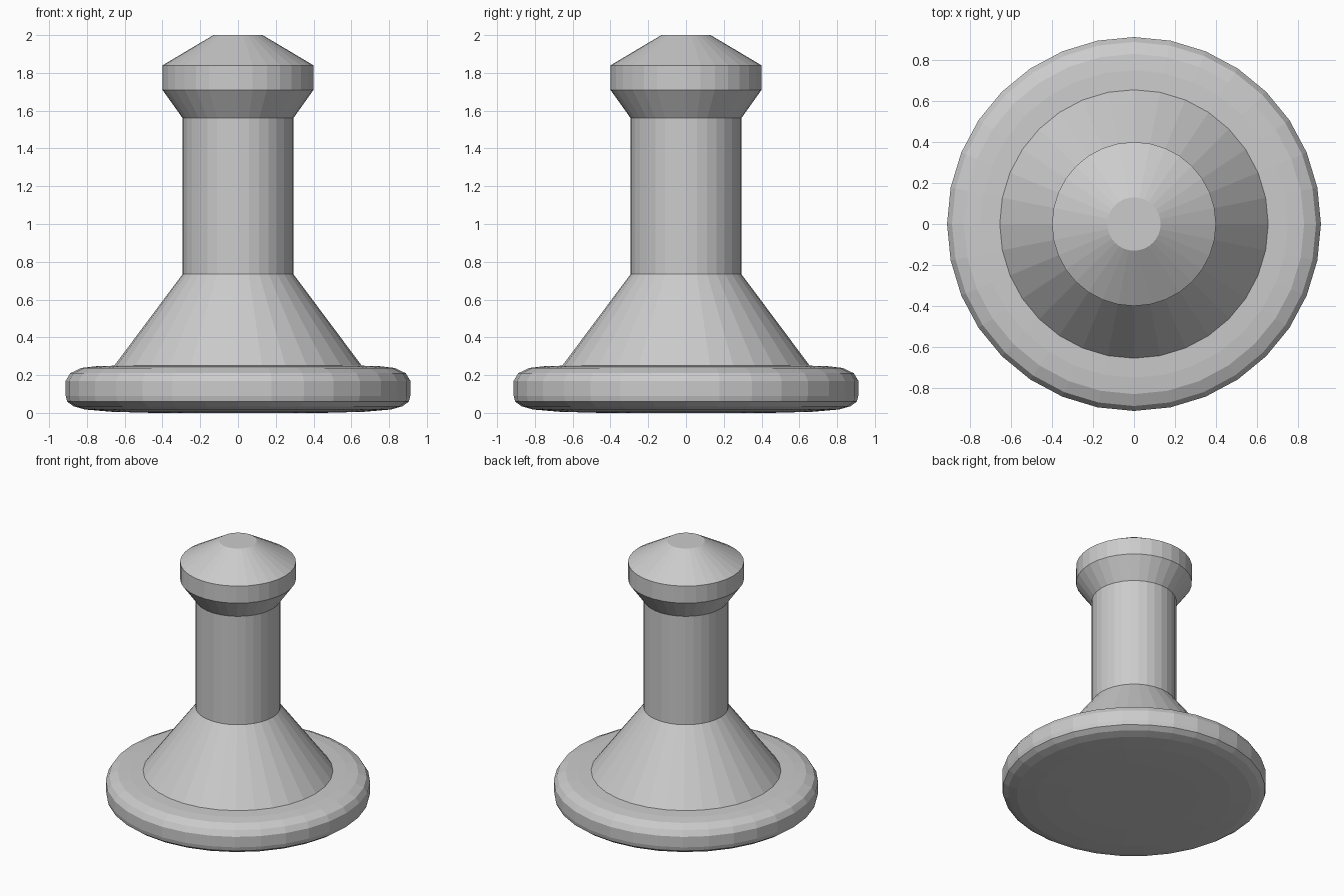
import bpy
import math

SEGMENTS = 32

old = bpy.data.objects.get("Cube")
if old:
    bpy.data.objects.remove(old, do_unlink=True)

# Single flat colour
grey = bpy.data.materials.new("plain_grey")
grey.use_nodes = True
colour = (0.6, 0.6, 0.6, 1.0)
grey.diffuse_color = colour
grey.node_tree.nodes["Principled BSDF"].inputs["Base Color"].default_value = colour


def lathe(name, profile, cap_bottom=False, cap_top=False):
    """Turn a bottom-to-top (radius, height) profile into a flat-faced part."""
    verts, faces = [], []
    for radius, z in profile:
        for i in range(SEGMENTS):
            a = math.tau * i / SEGMENTS
            verts.append((radius * math.cos(a), radius * math.sin(a), z))
    for ring in range(len(profile) - 1):
        low, high = ring * SEGMENTS, (ring + 1) * SEGMENTS
        for i in range(SEGMENTS):
            j = (i + 1) % SEGMENTS
            faces.append((low + i, low + j, high + j, high + i))
    if cap_bottom:
        faces.append(tuple(reversed(range(SEGMENTS))))
    if cap_top:
        faces.append(tuple(range(len(verts) - SEGMENTS, len(verts))))
    mesh = bpy.data.meshes.new(name)
    mesh.from_pydata(verts, [], faces)
    mesh.materials.append(grey)
    obj = bpy.data.objects.new(name, mesh)
    bpy.context.collection.objects.link(obj)
    return obj


# Rounded foot disc
lathe("base_disc", [(0.45, 0.0), (0.67, 0.006), (0.81, 0.018), (0.87, 0.035),
                    (0.905, 0.06), (0.912, 0.09), (0.912, 0.17), (0.888, 0.21),
                    (0.83, 0.238), (0.75, 0.247), (0.655, 0.25)],
      cap_bottom=True)

# Sloping skirt, straight shaft and head
lathe("lower_cone", [(0.655, 0.25), (0.293, 0.735)])
lathe("shaft", [(0.293, 0.735), (0.293, 1.56)])
lathe("head_flare", [(0.293, 1.56), (0.4, 1.71)])
lathe("head_band", [(0.4, 1.71), (0.4, 1.84)])
lathe("head_cap", [(0.4, 1.84), (0.13, 2.0)], cap_top=True)
